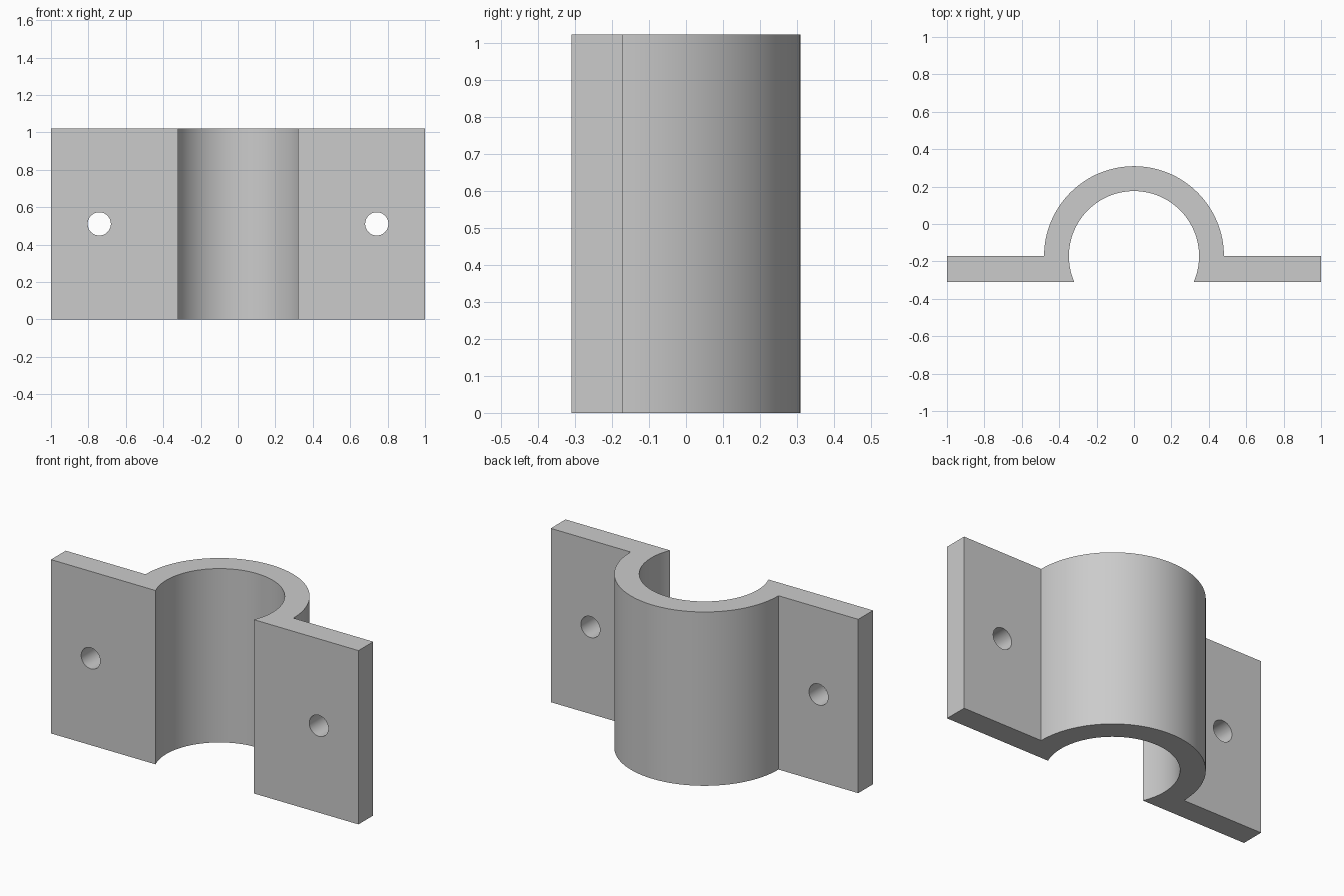
import bpy
import bmesh
from math import sin, cos, asin, pi, radians

cube = bpy.data.objects.get("Cube")
if cube:
    bpy.data.objects.remove(cube, do_unlink=True)

HEIGHT = 1.022
FRONT, AXIS = -0.309, -0.172      # flange front face, flange back face / bore axis
OUTER, INNER = 0.481, 0.348
HOLE_X, HOLE_R = 0.742, 0.062

grey = bpy.data.materials.new("plain grey")
grey.use_nodes = True
colour = (0.6, 0.6, 0.6, 1)
grey.diffuse_color = colour
grey.node_tree.nodes["Principled BSDF"].inputs["Base Color"].default_value = colour


def arc(radius, start, end, steps):
    angles = [start + (end - start) * i / steps for i in range(steps + 1)]
    return [(radius * cos(a), AXIS + radius * sin(a)) for a in angles]


# Saddle clamp: one outline of two flanges and a half ring, extruded upwards
dip = asin((AXIS - FRONT) / INNER)
outline = [(1, FRONT), (1, AXIS)]
outline += arc(OUTER, 0, pi, 64)
outline += [(-1, AXIS), (-1, FRONT)]
outline += arc(INNER, pi + dip, -dip, 72)

bm = bmesh.new()
base = bm.faces.new([bm.verts.new((x, y, 0)) for x, y in outline])
top = bmesh.ops.extrude_face_region(bm, geom=[base])["geom"]
bmesh.ops.translate(bm, vec=(0, 0, HEIGHT),
                    verts=[v for v in top if isinstance(v, bmesh.types.BMVert)])
bmesh.ops.recalc_face_normals(bm, faces=bm.faces)
mesh = bpy.data.meshes.new("saddle_clamp")
bm.to_mesh(mesh)
bm.free()
mesh.materials.append(grey)
clamp = bpy.data.objects.new("saddle_clamp", mesh)
bpy.context.collection.objects.link(clamp)

# Screw holes through both flanges
for side, name in ((1, "left"), (-1, "right")):
    bpy.ops.mesh.primitive_cylinder_add(
        vertices=48, radius=HOLE_R, depth=0.4, rotation=(pi / 2, 0, 0),
        location=(side * HOLE_X, (FRONT + AXIS) / 2, HEIGHT / 2))
    cutter = bpy.context.object
    cutter.name = name + "_hole_cutter"
    cutter.data.materials.append(grey)
    cut = clamp.modifiers.new(name + "_hole", "BOOLEAN")
    cut.operation, cut.solver, cut.object = "DIFFERENCE", "EXACT", cutter
    bpy.ops.object.select_all(action="DESELECT")
    clamp.select_set(True)
    bpy.context.view_layer.objects.active = clamp
    bpy.ops.object.modifier_apply(modifier=cut.name)
    bpy.data.objects.remove(cutter, do_unlink=True)

bpy.ops.object.shade_smooth_by_angle(angle=radians(30))
